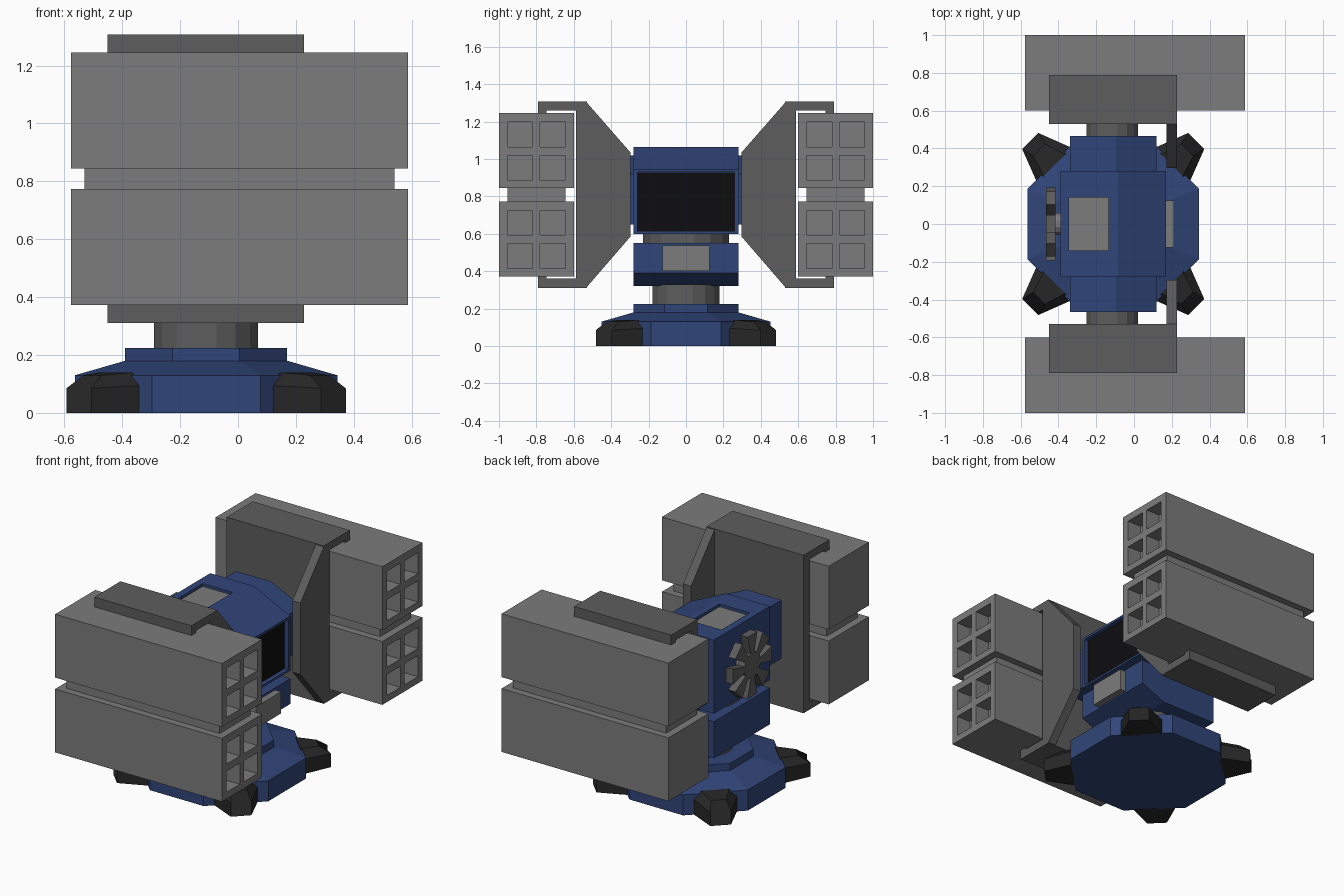
import bpy, bmesh, math

if "Cube" in bpy.data.objects:
    bpy.data.objects.remove(bpy.data.objects["Cube"])

CX = -0.11  # axis of the base and swivel


def material(name, rgb):
    m = bpy.data.materials.new(name)
    m.diffuse_color = (*rgb, 1)
    m.use_nodes = True
    m.node_tree.nodes["Principled BSDF"].inputs["Base Color"].default_value = m.diffuse_color
    return m


BLUE = material("blue_paint", (0.03, 0.06, 0.19))
BLACK = material("black_glass", (0.004, 0.004, 0.005))
RUBBER = material("dark_rubber", (0.02, 0.02, 0.02))
STEEL = material("dark_steel", (0.11, 0.11, 0.11))
GREY = material("light_grey", (0.2, 0.2, 0.2))


def loft(name, ring_sets, mat, mirror=""):
    """Closed solids, each skinned through a list of equal-length rings."""
    bm = bmesh.new()
    for rings in ring_sets:
        vs = [[bm.verts.new(p) for p in r] for r in rings]
        n = len(vs[0])
        for a, b in zip(vs, vs[1:]):
            for i in range(n):
                j = (i + 1) % n
                bm.faces.new((a[i], a[j], b[j], b[i]))
        bm.faces.new(vs[0])
        bm.faces.new(vs[-1])
    bmesh.ops.recalc_face_normals(bm, faces=bm.faces)
    me = bpy.data.meshes.new(name)
    bm.to_mesh(me)
    bm.free()
    me.materials.append(mat)
    ob = bpy.data.objects.new(name, me)
    bpy.context.collection.objects.link(ob)
    if mirror:
        mod = ob.modifiers.new("mirror", "MIRROR")
        mod.use_axis = ["x" in mirror, "y" in mirror, False]
        mod.use_mirror_merge = False
    return ob


def place(axis, p, d):
    return {"x": (d, p[0], p[1]), "y": (p[0], d, p[1]), "z": (p[0], p[1], d)}[axis]


def rings(axis, pts, a, b):
    return [[place(axis, p, d) for p in pts] for d in (a, b)]


def prism(name, axis, pts, a, b, mat, mirror=""):
    return loft(name, [rings(axis, pts, a, b)], mat, mirror)


def box_rings(x0, x1, y0, y1, z0, z1):
    return rings("z", [(x0, y0), (x1, y0), (x1, y1), (x0, y1)], z0, z1)


def box(name, dims, mat, mirror=""):
    return loft(name, [box_rings(*dims)], mat, mirror)


def ngon(c, r, n):
    return [(c[0] + r * math.cos(math.tau * (i + 0.5) / n),
             c[1] + r * math.sin(math.tau * (i + 0.5) / n)) for i in range(n)]


def cut(ob, boxes):
    """Carve pockets out of an object, then drop the cutter."""
    tool = loft("pocket_cutter", [box_rings(*b) for b in boxes], ob.data.materials[0])
    tool.hide_render = True
    mod = ob.modifiers.new("pockets", "BOOLEAN")
    mod.operation, mod.solver, mod.object = "DIFFERENCE", "EXACT", tool
    bpy.context.view_layer.objects.active = ob
    bpy.ops.object.modifier_move_to_index(modifier="pockets", index=0)
    bpy.ops.object.modifier_apply(modifier="pockets")
    bpy.data.objects.remove(tool)


# Octagonal base with a sloped shoulder and raised step
k = 1 / math.cos(math.pi / 8)
loft("base", [[[(x, y, z) for x, y in ngon((CX, 0), r * k, 8)]
               for r, z in ((0.453, 0), (0.453, 0.13), (0.28, 0.18), (0.28, 0.225))]], BLUE)

# Four diagonal feet
feet = []
for q in range(4):
    a = math.pi / 4 + q * math.pi / 2
    ca, sa = math.cos(a), math.sin(a)

    def section(u0, u1, w0, w1, z0, z1):
        pts = [(u0, -w0, 0), (u0, w0, 0), (u0, w0, z0), (u1, w1, z1), (u1, -w1, z1), (u0, -w0, z0)]
        return [(CX + u * ca - v * sa, u * sa + v * ca, z) for u, v, z in pts]

    feet.append([section(0.44, 0.44, 0.13, 0.08, 0.095, 0.14),
                 section(0.622, 0.555, 0.06, 0.045, 0.085, 0.13)])
loft("feet", feet, RUBBER)

# Swivel necks
prism("lower_neck", "z", ngon((CX, 0), 0.183, 16), 0.22, 0.33, STEEL)
prism("upper_neck", "z", ngon((CX, 0), 0.235, 16), 0.54, 0.61, STEEL)

# Lower body with chamfered front and sensor box
prism("lower_body", "y", [(-0.39, 0.32), (0.0, 0.32), (0.17, 0.39), (0.17, 0.55), (-0.39, 0.55)],
      -0.28, 0.28, BLUE)
box("sensor_box", (0.16, 0.213, -0.125, 0.125, 0.40, 0.537), GREY)

# Head with recessed screen and roof hatch
head = prism("head", "y", [(-0.39, 0.60), (0.17, 0.60), (0.17, 0.945), (-0.085, 1.065), (-0.39, 1.065)],
             -0.28, 0.28, BLUE)
cut(head, [(0.14, 0.3, -0.26, 0.26, 0.613, 0.93), (-0.345, -0.135, -0.14, 0.14, 1.045, 1.2)])
box("screen", (0.13, 0.143, -0.259, 0.259, 0.614, 0.929), BLACK)
box("roof_hatch", (-0.344, -0.136, -0.139, 0.139, 1.03, 1.048), GREY)

# Shoulders and their shafts
prism("shoulders", "y", [(-0.34, 0.65), (0.12, 0.65), (0.12, 0.92), (-0.095, 1.02), (-0.34, 1.02)],
      0.27, 0.467, BLUE, "y")
prism("shoulder_shafts", "y", ngon((-0.115, 0.81), 0.138, 16), 0.46, 0.54, STEEL, "y")

# Rear fan: eight flared blades around a hub
fan = []
for i in range(8):
    for ang, r in ((-13, 0.08), (-14, 0.2), (14, 0.2), (13, 0.08)):
        t = math.radians(45 * i + ang)
        fan.append((r * math.cos(t), 0.82 + r * math.sin(t)))
prism("rear_fan", "x", fan, -0.465, -0.415, STEEL)
prism("fan_hub", "x", ngon((0, 0.82), 0.06, 12), -0.42, -0.38, GREY)

# Brackets: C-shaped channel plus a tapered front fin
prism("brackets", "x", [(0.53, 0.31), (0.79, 0.31), (0.79, 0.376), (0.745, 0.376), (0.745, 0.36),
                        (0.588, 0.36), (0.588, 1.26), (0.745, 1.26), (0.745, 1.244),
                        (0.79, 1.244), (0.79, 1.307), (0.53, 1.307)], -0.45, 0.228, STEEL, "y")
prism("bracket_fins", "x", [(0.297, 0.585), (0.535, 0.31), (0.535, 1.307), (0.297, 1.035)],
      0.172, 0.228, STEEL, "y")

# Launcher pods, each with a two by two block of tubes
for label, z0 in (("lower", 0.373), ("upper", 0.845)):
    pod = box(label + "_pods", (-0.577, 0.588, 0.6, 1.0, z0, z0 + 0.4), GREY, "y")
    cut(pod, [(0.49, 0.7, y, y + 0.135, z, z + 0.133)
              for y in (0.645, 0.82) for z in (z0 + 0.042, z0 + 0.22)])
box("pod_spacers", (-0.53, 0.54, 0.645, 0.955, 0.76, 0.855), GREY, "y")
